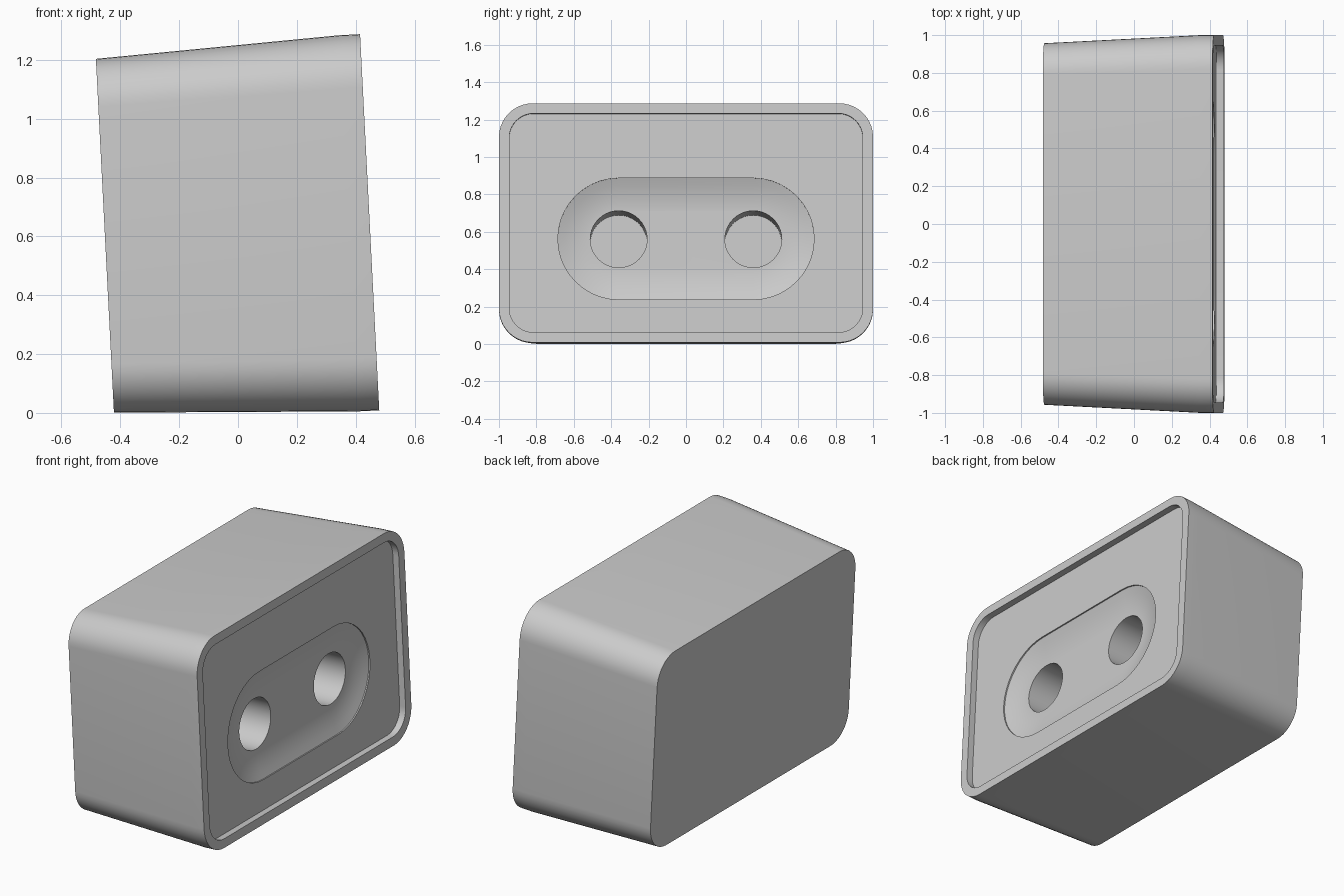
import bpy, bmesh, math
from mathutils import Matrix, Vector

default = bpy.data.objects.get("Cube")
if default:
    bpy.data.objects.remove(default, do_unlink=True)

grey = bpy.data.materials.new("plain grey")
grey.use_nodes = True
COLOUR = (0.6, 0.6, 0.6, 1)
grey.diffuse_color = COLOUR
grey.node_tree.nodes["Principled BSDF"].inputs["Base Color"].default_value = COLOUR

# The whole block leans back a little around the centre of its front face
TILT = math.radians(2.92)
PLACE = Matrix.Translation((0.4475, 0, 0.648)) @ Matrix.Rotation(-TILT, 4, 'Y')


def rounded_ring(x, half_y, half_z, radius, centre=(0, 0), steps=10):
    """Rounded rectangle across the block at depth x."""
    points = []
    corners = [(1, 1), (-1, 1), (-1, -1), (1, -1)]
    for i, (sy, sz) in enumerate(corners):
        for k in range(steps + 1):
            a = (i + k / steps) * math.pi / 2
            points.append(Vector((x,
                                  centre[0] + sy * (half_y - radius) + radius * math.cos(a),
                                  centre[1] + sz * (half_z - radius) + radius * math.sin(a))))
    return points


def loft(name, rings):
    """Closed solid through a row of matching rings."""
    bm = bmesh.new()
    loops = [[bm.verts.new(PLACE @ p) for p in ring] for ring in rings]
    count = len(loops[0])
    for a, b in zip(loops, loops[1:]):
        for i in range(count):
            j = (i + 1) % count
            bm.faces.new((a[i], a[j], b[j], b[i]))
    bm.faces.new(loops[0])
    bm.faces.new(loops[-1])
    bmesh.ops.remove_doubles(bm, verts=bm.verts, dist=1e-5)
    bmesh.ops.recalc_face_normals(bm, faces=bm.faces)
    mesh = bpy.data.meshes.new(name)
    bm.to_mesh(mesh)
    bm.free()
    mesh.materials.append(grey)
    obj = bpy.data.objects.new(name, mesh)
    bpy.context.collection.objects.link(obj)
    return obj


# Tapered outer body with a straight band at the front
body = loft("socket_block", [
    rounded_ring(-0.901, 0.957, 0.602, 0.165),
    rounded_ring(-0.07, 1.0, 0.64, 0.18),
    rounded_ring(0, 1.0, 0.64, 0.18),
])

# Shallow recess that leaves the raised rim
cutters = [loft("panel_cutter", [
    rounded_ring(-0.04, 0.945, 0.586, 0.13),
    rounded_ring(0.05, 0.945, 0.586, 0.13),
])]

# Long dished hollow with a tiny step at its edge
HOLE_Y, HOLE_Z = 0.36, -0.083
dish = [(0.05, 0.325), (-0.048, 0.325), (-0.062, 0.285),
        (-0.074, 0.24), (-0.082, 0.195), (-0.085, 0.155)]
cutters.append(loft("dish_cutter", [
    rounded_ring(x, HOLE_Y + r, r, r, (0, HOLE_Z)) for x, r in dish]))

# Two round blind holes
for side, name in ((1, "left"), (-1, "right")):
    cutters.append(loft(name + "_hole_cutter", [
        rounded_ring(x, 0.152, 0.152, 0.152, (side * HOLE_Y, HOLE_Z))
        for x in (-0.55, 0.05)]))

bpy.ops.object.select_all(action='DESELECT')
bpy.context.view_layer.objects.active = body
body.select_set(True)
for cutter in cutters:
    cutter.hide_render = True
    cut = body.modifiers.new(cutter.name, 'BOOLEAN')
    cut.operation = 'DIFFERENCE'
    cut.solver = 'EXACT'
    cut.object = cutter
    bpy.ops.object.modifier_apply(modifier=cut.name)
    bpy.data.objects.remove(cutter, do_unlink=True)

bpy.ops.object.shade_smooth_by_angle(angle=math.radians(30))
